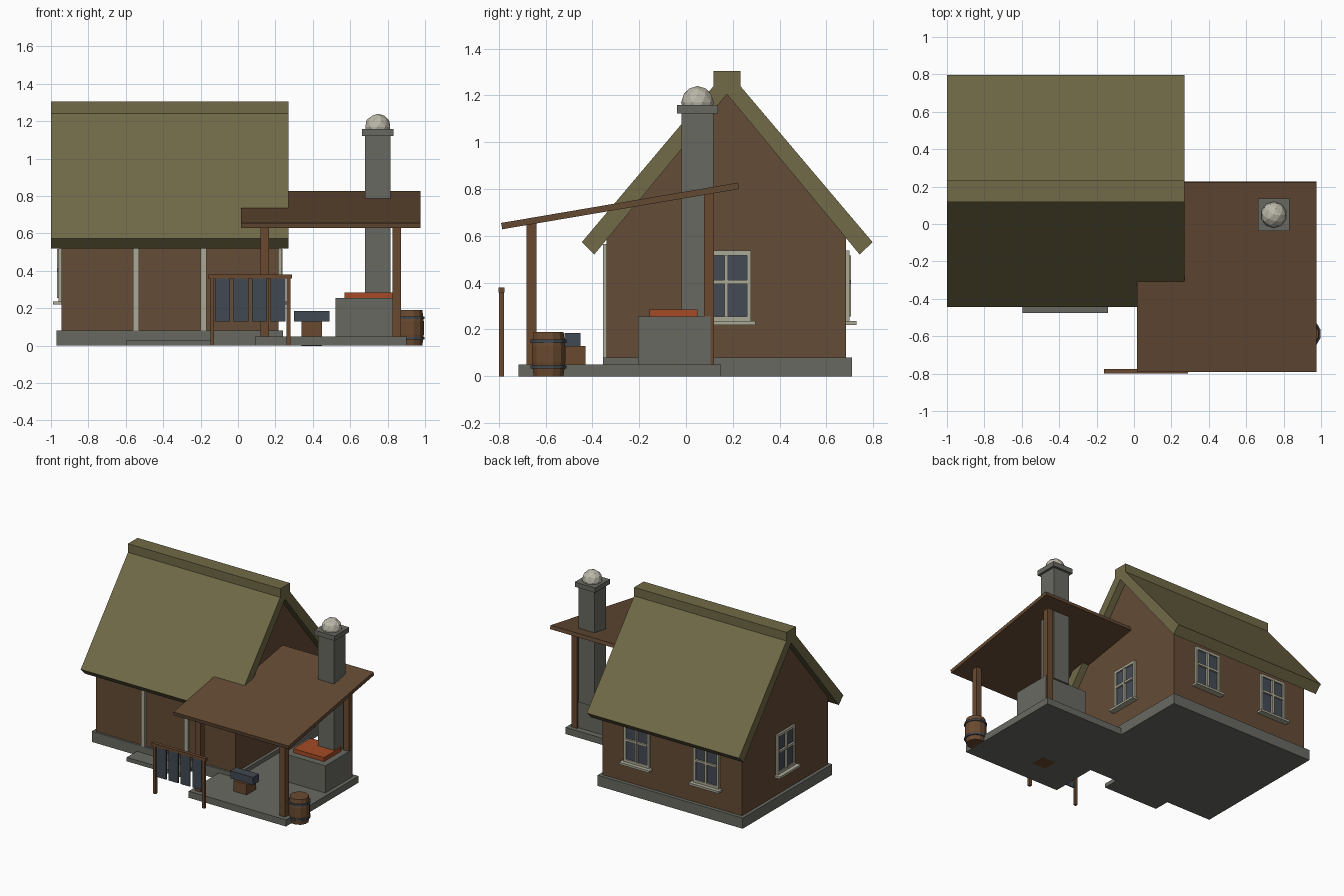
import bpy, bmesh, math
from mathutils import Matrix, Vector

if "Cube" in bpy.data.objects:
    bpy.data.objects.remove(bpy.data.objects["Cube"], do_unlink=True)


def material(name, hex_code):
    """Flat material from an sRGB hex colour, stored as linear values."""
    chans = [int(hex_code[i:i + 2], 16) / 255 for i in (0, 2, 4)]
    col = [c / 12.92 if c < 0.04 else ((c + 0.055) / 1.055) ** 2.4 for c in chans] + [1]
    m = bpy.data.materials.new(name)
    m.use_nodes = True
    m.diffuse_color = col
    m.node_tree.nodes["Principled BSDF"].inputs["Base Color"].default_value = col
    return m


THATCH = material("olive thatch", "716A47")
WALL = material("brown wall", "654C36")
WOOD = material("warm timber", "6A4A30")
PLANK = material("roof plank", "644A34")
STONE = material("grey stone", "696962")
TRIM = material("pale trim", "ABA996")
IRON = material("dark iron", "414951")
GLASS = material("window glass", "454B55")
COAL = material("orange coals", "A54A25")
ASH = material("pale ash", "BBB7A9")


def finish(name, bm, mat):
    bmesh.ops.recalc_face_normals(bm, faces=bm.faces)
    me = bpy.data.meshes.new(name)
    bm.to_mesh(me)
    bm.free()
    me.materials.append(mat)
    ob = bpy.data.objects.new(name, me)
    bpy.context.scene.collection.objects.link(ob)
    return ob


def add_box(bm, x, y, z):
    """Box between (low, high) pairs on each axis."""
    mid = Vector([(a + b) / 2 for a, b in (x, y, z)])
    size = [b - a for a, b in (x, y, z)]
    bmesh.ops.create_cube(bm, size=1, matrix=Matrix.Translation(mid) @ Matrix.Diagonal((*size, 1)))


def box(name, mat, *spans):
    bm = bmesh.new()
    add_box(bm, *spans)
    return finish(name, bm, mat)


def extrude_x(name, mat, profile, x0, x1):
    """Extrude a (y, z) profile along x."""
    bm = bmesh.new()
    face = bm.faces.new([bm.verts.new((x0, y, z)) for y, z in profile])
    ext = bmesh.ops.extrude_face_region(bm, geom=[face])
    moved = [v for v in ext["geom"] if isinstance(v, bmesh.types.BMVert)]
    bmesh.ops.translate(bm, verts=moved, vec=(x1 - x0, 0, 0))
    return finish(name, bm, mat)


def lathe(name, mat, centre, rings, sides=12):
    """Closed turned solid from (radius, z) rings."""
    bm = bmesh.new()
    loops = []
    for r, z in rings:
        angles = [(i + 0.5) * math.tau / sides for i in range(sides)]
        loops.append([bm.verts.new((centre[0] + r * math.cos(a), centre[1] + r * math.sin(a), z))
                      for a in angles])
    for low, high in zip(loops, loops[1:]):
        for i in range(sides):
            j = (i + 1) % sides
            bm.faces.new((low[i], low[j], high[j], high[i]))
    bm.faces.new(loops[0])
    bm.faces.new(loops[-1])
    return finish(name, bm, mat)


# House body
box("house_foundation", STONE, (-.97, .24), (-.355, .71), (0, .08))
extrude_x("house_walls", WALL,
          [(-.34, .07), (.683, .07), (.683, .592), (.172, 1.215), (-.34, .592)], -.945, .217)

# Thatched roof with raised ridge
extrude_x("thatch_roof", THATCH,
          [(-.392, .52), (-.445, .573), (.118, 1.24), (.118, 1.305), (.232, 1.305),
           (.232, 1.24), (.797, .573), (.742, .52), (.175, 1.205)], -1.0, .27)

# Door frame and step
for side, x in (("left", -.185), ("right", -.545)):
    box("door_post_" + side, TRIM, (x - .016, x + .016), (-.355, -.33), (.08, .565))
box("door_lintel", TRIM, (-.561, -.169), (-.355, -.33), (.535, .565))
box("door_step", STONE, (-.595, -.14), (-.475, -.35), (0, .03))


# Windows: built facing +y at the origin, then turned onto a wall
def window(name, location, angle):
    place = Matrix.Translation(location) @ Matrix.Rotation(angle, 4, 'Z')
    glass = bmesh.new()
    add_box(glass, (-.09, .09), (-.01, .006), (.25, .52))
    frame = bmesh.new()
    for s in (-1, 1):
        edge = sorted((s * .088, s * .106))
        add_box(frame, edge, (-.01, .015), (.235, .537))
    add_box(frame, (-.088, .088), (-.01, .015), (.517, .537))
    add_box(frame, (-.088, .088), (-.01, .015), (.235, .255))
    add_box(frame, (-.008, .008), (-.01, .022), (.255, .517))
    add_box(frame, (-.088, .088), (-.01, .02), (.395, .412))
    add_box(frame, (-.125, .125), (-.01, .045), (.22, .236))
    for part, bm, mat in (("glass", glass, GLASS), ("frame", frame, TRIM)):
        bm.transform(place)
        finish(name + "_" + part, bm, mat)


window("back_window_left", (-.075, .683, 0), 0)
window("back_window_right", (-.655, .683, 0), 0)
window("left_window", (.217, .172, 0), -math.pi / 2)
window("right_window", (-.945, .172, 0), math.pi / 2)

# Porch floor, posts and lean-to roof
box("porch_floor", STONE, (.09, .9), (-.715, .15), (0, .05))
for x in (.143, .848):
    for y in (-.66, .098):
        box("porch_post", WOOD, (x - .023, x + .023), (y - .022, y + .022), (.04, .66 if y < 0 else .79))
extrude_x("porch_roof", PLANK,
          [(-.785, .628), (-.79, .655), (.222, .827), (.227, .8)], .015, .975)

# Forge hearth with coals and chimney
box("hearth", STONE, (.52, .872), (-.205, .105), (.05, .255))
box("coals", COAL, (.57, .825), (-.155, .05), (.25, .285))
box("chimney", STONE, (.68, .815), (-.02, .118), (.25, 1.13))
box("chimney_cap", STONE, (.662, .832), (-.038, .136), (1.122, 1.158))
bm = bmesh.new()
bmesh.ops.create_icosphere(bm, subdivisions=2, radius=.07,
                           matrix=Matrix.Translation((.747, .049, 1.17)))
finish("chimney_puff", bm, ASH)

# Anvil on its stump
box("anvil_stump", WOOD, (.34, .45), (-.54, -.43), (-.0005, .13))
box("anvil", IRON, (.3, .49), (-.52, -.45), (.128, .185))

# Barrel with iron hoops
spot = (.922, -.587)
lathe("barrel", WOOD, spot, [(.066, 0), (.074, .06), (.074, .13), (.066, .19)])
for z in (.04, .15):
    lathe("barrel_hoop", IRON, spot, [(.079, z - .007), (.079, z + .007)])

# Hanging rack at the front
for x in (-.138, .27):
    box("rack_post", WOOD, (x - .01, x + .01), (-.798, -.778), (0, .37))
box("rack_rail", WOOD, (-.16, .29), (-.8, -.775), (.358, .38))
for i in range(4):
    x = -.123 + i * .099
    box("rack_plate", IRON, (x, x + .079), (-.793, -.783), (.13, .358))
